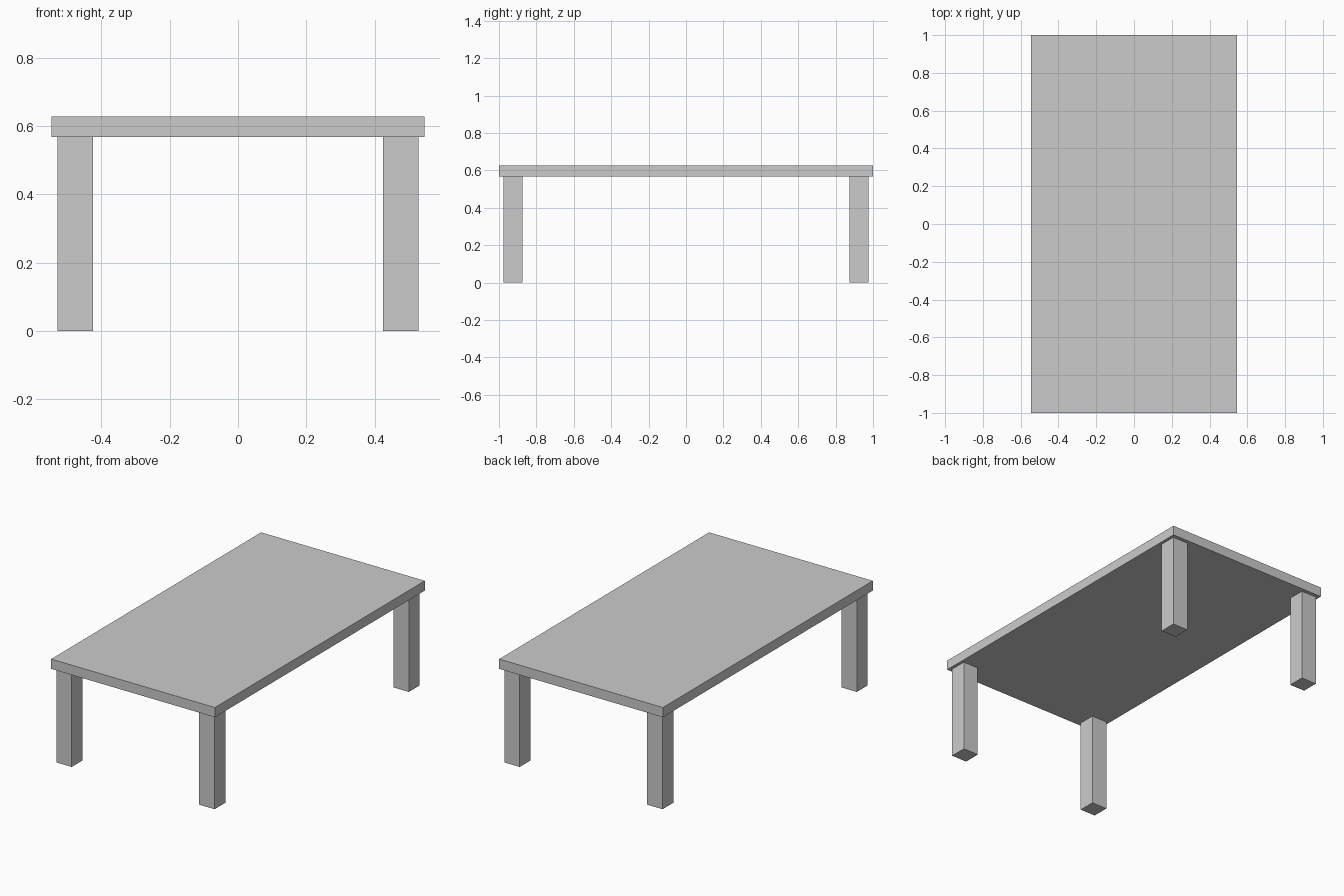
import bpy

if "Cube" in bpy.data.objects:
    bpy.data.objects.remove(bpy.data.objects["Cube"])


def box(name, lo, hi):
    bpy.ops.mesh.primitive_cube_add(size=1, location=[(a + b) / 2 for a, b in zip(lo, hi)])
    obj = bpy.context.object
    obj.name = name
    obj.scale = [b - a for a, b in zip(lo, hi)]
    bpy.ops.object.transform_apply(location=True, rotation=False, scale=True)
    # put the origin back at the world centre so mirroring works about it
    return obj


# Rectangular slab top
box("table_top", (-0.546, -1, 0.568), (0.546, 1, 0.627))

# Four square legs, set slightly in from the corners
for sx, side in ((-1, "left"), (1, "right")):
    for sy, end in ((-1, "front"), (1, "back")):
        x = sorted((sx * 0.425, sx * 0.528))
        y = sorted((sy * 0.874, sy * 0.977))
        box(f"{end}_{side}_leg", (x[0], y[0], 0), (x[1], y[1], 0.568))
